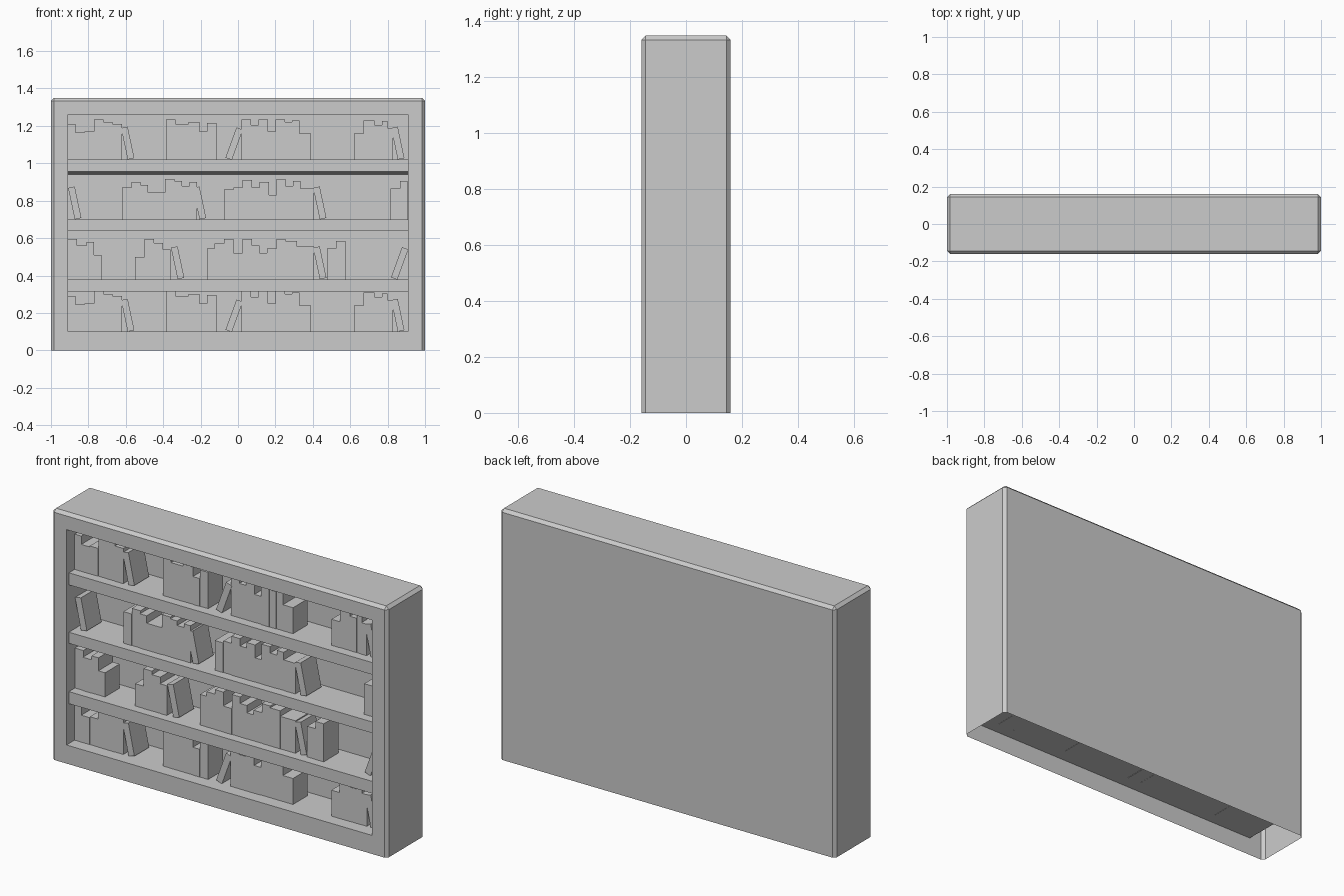
import bpy, bmesh, math, random
from mathutils import Matrix, Vector

if "Cube" in bpy.data.objects:
    bpy.data.objects.remove(bpy.data.objects["Cube"])

random.seed(4)
W, D, H = 1.0, 0.16, 1.35          # half width, half depth, height
OX, OZ0, OZ1, BACK = 0.91, 0.10, 1.26, 0.07   # front opening and inner back


def to_object(name, bm):
    bmesh.ops.recalc_face_normals(bm, faces=bm.faces[:])
    me = bpy.data.meshes.new(name)
    bm.to_mesh(me)
    bm.free()
    ob = bpy.data.objects.new(name, me)
    bpy.context.collection.objects.link(ob)
    return ob


def add_box(bm, lo, hi, matrix=Matrix()):
    lo, hi = Vector(lo), Vector(hi)
    m = Matrix.Translation((lo + hi) / 2) @ Matrix.Diagonal((*(hi - lo), 1))
    return bmesh.ops.create_cube(bm, size=1, matrix=matrix @ m)["verts"]


# Case: bevelled shell, open underneath, with a recessed front opening
bm = bmesh.new()
add_box(bm, (-W, -D, 0), (W, D, H))
edges = [e for e in bm.edges if max(v.co.z for v in e.verts) > 0.1]
bmesh.ops.bevel(bm, geom=edges, offset=0.016, segments=1, affect='EDGES', profile=0.5)
bm.normal_update()
bottom = [f for f in bm.faces if f.normal.z < -0.9]
front = [f for f in bm.faces if f.normal.y < -0.99][0]
outer = sorted(front.verts, key=lambda v: math.atan2(v.co.z - H / 2, v.co.x))
bmesh.ops.delete(bm, geom=bottom + [front], context='FACES_ONLY')
corners = [(-OX, OZ0), (OX, OZ0), (OX, OZ1), (-OX, OZ1)]
rim = [bm.verts.new((x, -D, z)) for x, z in corners]
rear = [bm.verts.new((x, BACK, z)) for x, z in corners]
for a, b in ((outer, rim), (rim, rear)):
    for i in range(4):
        j = (i + 1) % 4
        bm.faces.new((a[i], a[j], b[j], b[i]))
bm.faces.new(rear)
to_object("bookcase_case", bm)

# Shelves; the top one has a slightly sloping underside
for i, (z0, z1, drop) in enumerate([(0.315, 0.38, 0), (0.64, 0.70, 0), (0.955, 1.02, 0.015)]):
    bm = bmesh.new()
    for v in add_box(bm, (-OX, -0.14, z0), (OX, BACK, z1)):
        if drop and v.co.y > 0 and v.co.z < z1 - 0.01:
            v.co.z -= drop
    to_object(f"shelf_{i + 1}", bm)

# Book rows: (start x, "width,height" of each book in hundredths / thousandths)
row_a = [(-0.91, "4,190 5,145 5,150 5,215 5,200 5,190"),
         (-0.385, "5,215 7,190 6,200 4,150 5,195"),
         (0.02, "5,215 4,185 5,215 4,150 5,215 4,200 4,210 6,140"),
         (0.62, "5,140 6,210 4,185 3,205 3,170")]
row_b = [(-0.62, "5,170 5,200 4,185 9,145 5,215 4,205 4,180 4,200"),
         (-0.075, "5,160 5,170 5,210 4,170 5,200 4,130 5,215 4,180 4,205 7,165"),
         (0.815, "5,165 4,205")]
row_c = [(-0.91, "5,215 5,180 4,200 4,130"),
         (-0.55, "5,120 5,215 5,195 4,160"),
         (-0.165, "4,165 5,190 5,215 5,140 5,215 4,180 4,140 5,165 5,215 6,205 9,175"),
         (0.475, "5,165 5,205")]
# Leaning books: (bottom centre x, tilt in degrees, positive to the right)
lean_a = [(-0.572, -12), (-0.05, 20), (0.872, -12)]
lean_b = [(-0.855, -12), (-0.188, -12), (0.455, -12)]
lean_c = [(-0.305, -12), (0.455, -12), (0.835, 20)]

rows = [("bottom", 0.10, row_a, lean_a), ("lower", 0.38, row_c, lean_c),
        ("upper", 0.70, row_b, lean_b), ("top", 1.02, row_a, lean_a)]
for name, base, groups, leaning in rows:
    bm = bmesh.new()
    for x, books in groups:
        for book in books.split():
            w, h = (int(s) for s in book.split(","))
            y = -0.09 + random.uniform(-0.002, 0.002)
            add_box(bm, (x, y, base - 0.001), (x + w / 100, 0.035, base + h / 1000))
            x += w / 100
    to_object(f"{name}_row_books", bm)
    bm = bmesh.new()
    for x, tilt in leaning:
        m = Matrix.Translation((x, 0, base + 0.004)) @ Matrix.Rotation(math.radians(tilt), 4, 'Y')
        add_box(bm, (-0.018, -0.09, 0), (0.018, 0.035, 0.172), m)
    to_object(f"{name}_row_leaning_books", bm)
